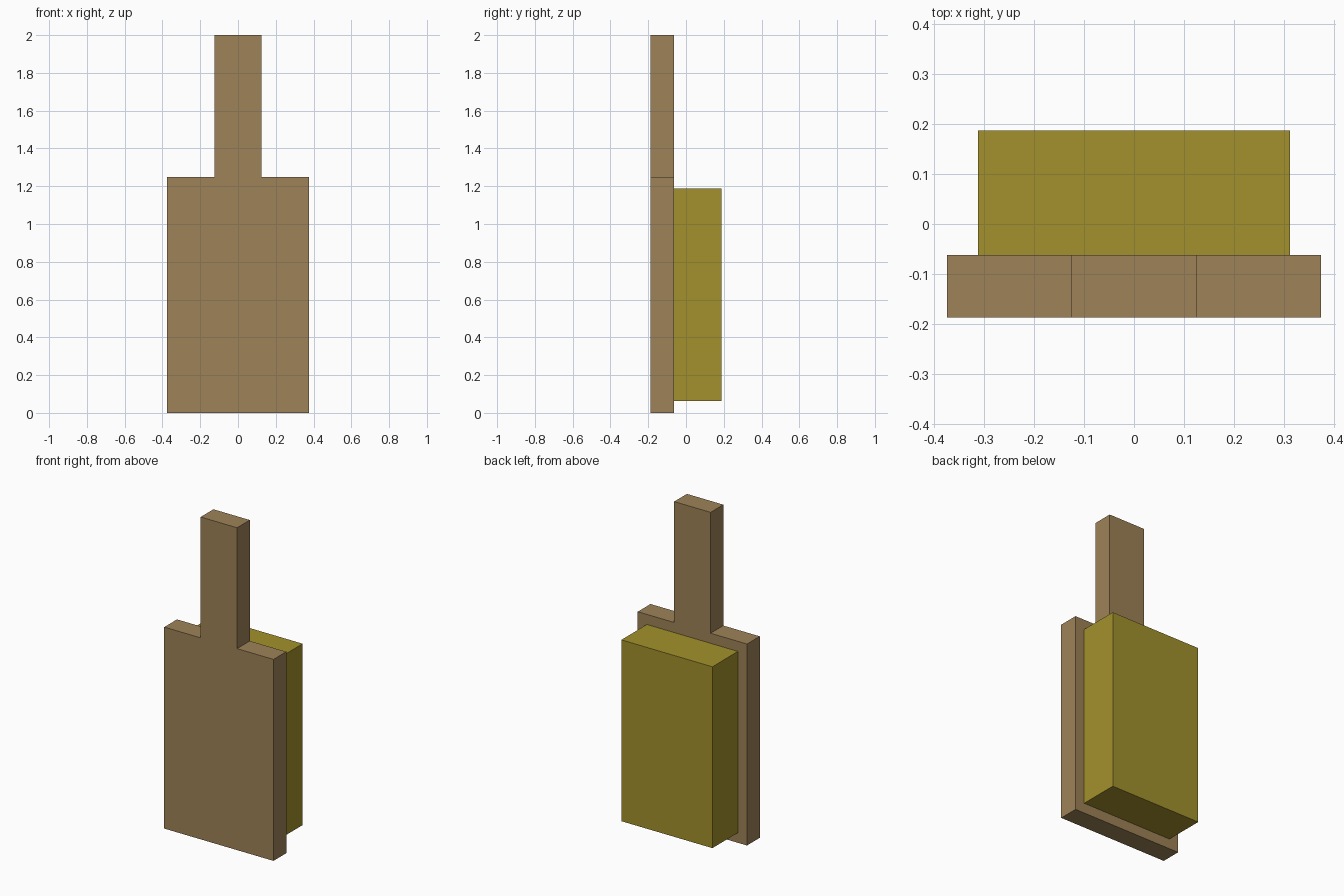
import bpy
import bmesh
from mathutils import Vector

cube = bpy.data.objects.get("Cube")
if cube:
    bpy.data.objects.remove(cube, do_unlink=True)


def make_material(name, rgb):
    mat = bpy.data.materials.new(name)
    mat.use_nodes = True
    colour = (*rgb, 1.0)
    mat.diffuse_color = colour
    bsdf = next(n for n in mat.node_tree.nodes if n.type == 'BSDF_PRINCIPLED')
    bsdf.inputs["Base Color"].default_value = colour
    return mat


def extrude_profile(name, half_profile, y_front, y_back, mat):
    """Mirror a right-hand (x, z) outline about x = 0 and extrude it along y."""
    outline = half_profile + [(-x, z) for x, z in reversed(half_profile)]
    bm = bmesh.new()
    front = bm.faces.new([bm.verts.new((x, y_front, z)) for x, z in outline])
    result = bmesh.ops.extrude_face_region(bm, geom=[front], use_keep_orig=True)
    moved = [v for v in result["geom"] if isinstance(v, bmesh.types.BMVert)]
    bmesh.ops.translate(bm, verts=moved, vec=Vector((0, y_back - y_front, 0)))
    bmesh.ops.recalc_face_normals(bm, faces=bm.faces)
    mesh = bpy.data.meshes.new(name)
    bm.to_mesh(mesh)
    bm.free()
    mesh.materials.append(mat)
    obj = bpy.data.objects.new(name, mesh)
    bpy.context.collection.objects.link(obj)
    return obj


wood = make_material("brown wood", (0.337, 0.223, 0.095))
yellow = make_material("olive yellow", (0.361, 0.283, 0.025))

# Flat board with its narrow handle
extrude_profile("board_with_handle",
                [(0.375, 0), (0.375, 1.25), (0.125, 1.25), (0.125, 2.0)],
                -0.1875, -0.0625, wood)

# Thick block fixed to the back of the board
extrude_profile("back_block",
                [(0.3125, 0.0625), (0.3125, 1.1875)],
                -0.0625, 0.1875, yellow)
